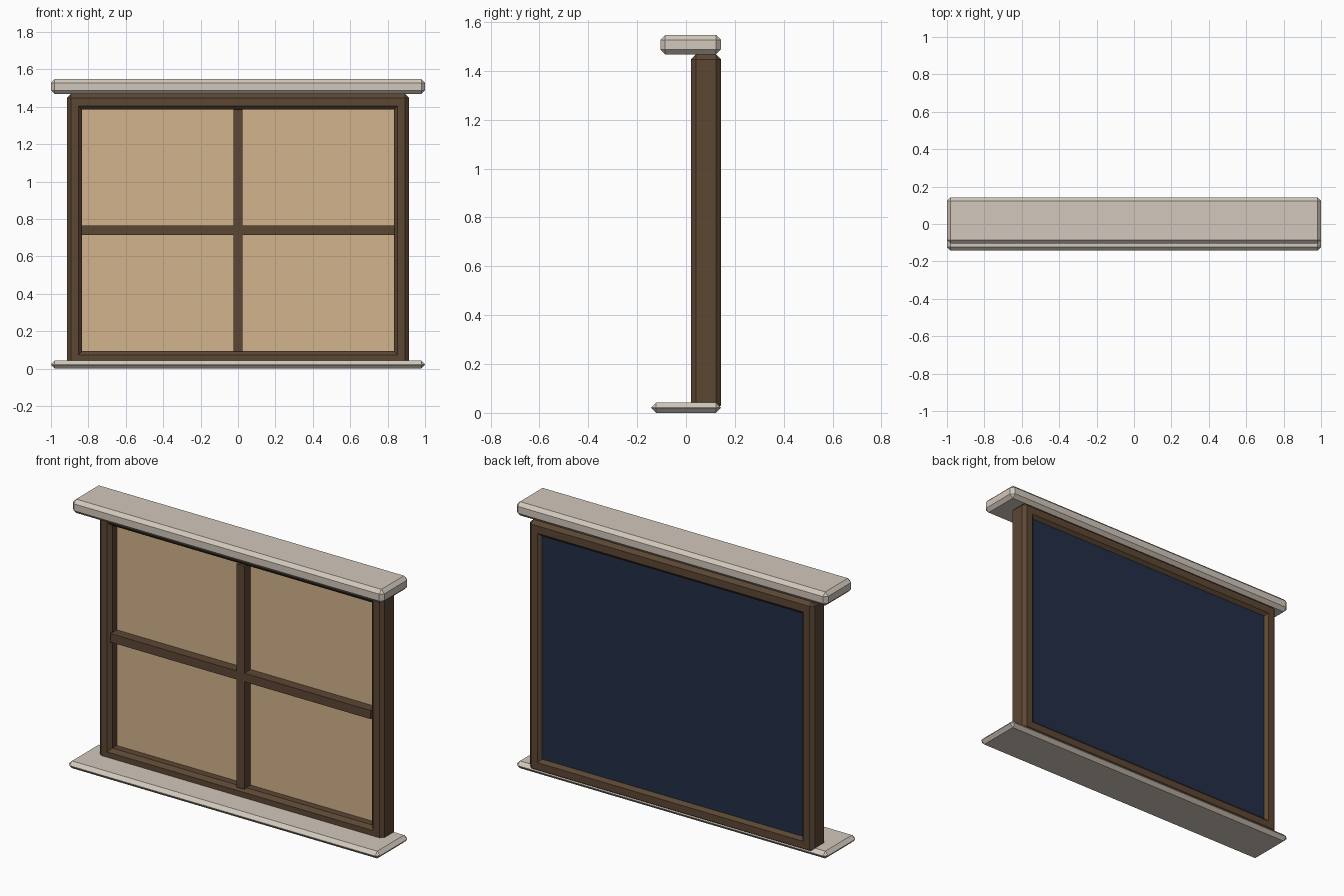
import bpy, bmesh

if "Cube" in bpy.data.objects:
    bpy.data.objects.remove(bpy.data.objects["Cube"])


def material(name, rgb):
    lin = [((c / 255 + 0.055) / 1.055) ** 2.4 if c > 10 else c / 255 / 12.92 for c in rgb]
    m = bpy.data.materials.new(name)
    m.diffuse_color = (*lin, 1)
    m.use_nodes = True
    m.node_tree.nodes["Principled BSDF"].inputs["Base Color"].default_value = m.diffuse_color
    return m


stone = material("pale_stone", (210, 200, 188))
wood = material("dark_wood", (92, 71, 52))
blind = material("tan_blind", (210, 180, 140))
glass = material("navy_glass", (34, 46, 71))


def finish(name, bm, mat):
    bmesh.ops.recalc_face_normals(bm, faces=bm.faces)
    me = bpy.data.meshes.new(name)
    bm.to_mesh(me)
    bm.free()
    me.materials.append(mat)
    ob = bpy.data.objects.new(name, me)
    bpy.context.collection.objects.link(ob)
    return ob


def box(name, x, y, z, mat, bevel=0):
    """Box from (min, max) ranges, with an optional chamfer on all edges."""
    bm = bmesh.new()
    bmesh.ops.create_cube(bm, size=1)
    for v in bm.verts:
        v.co = [r[0] if c < 0 else r[1] for c, r in zip(v.co, (x, y, z))]
    if bevel:
        bmesh.ops.bevel(bm, geom=bm.edges[:], offset=bevel, segments=1,
                        profile=0.5, affect='EDGES')
    return finish(name, bm, mat)


def ring_frame(name, outer, inner, y, mat, bevel):
    """Rectangular frame; every convex edge chamfered, inner corners left square."""
    bm = bmesh.new()

    def loop(r, yy):
        x, z0, z1 = r
        return [bm.verts.new(p) for p in
                ((-x, yy, z0), (x, yy, z0), (x, yy, z1), (-x, yy, z1))]

    of, ob_, inf, inb = loop(outer, y[0]), loop(outer, y[1]), loop(inner, y[0]), loop(inner, y[1])
    for a, b in ((of, inf), (inf, inb), (inb, ob_), (ob_, of)):
        for i in range(4):
            j = (i + 1) % 4
            bm.faces.new((a[i], a[j], b[j], b[i]))
    bmesh.ops.recalc_face_normals(bm, faces=bm.faces)
    # skip flat mitre seams and the four concave corners
    bm.normal_update()
    edges = [e for e in bm.edges if e.calc_face_angle_signed() > 0.5]
    bmesh.ops.bevel(bm, geom=edges, offset=bevel, segments=1,
                    profile=0.5, affect='EDGES')
    return finish(name, bm, mat)


# Stone sill and lintel
box("sill", (-1, 1), (-0.143, 0.143), (0, 0.042), stone, 0.02)
box("lintel", (-1, 1), (-0.105, 0.143), (1.467, 1.547), stone, 0.02)

# Wooden frame
ring_frame("window_frame", (0.914, 0.012, 1.467), (0.834, 0.093, 1.384),
           (0.02, 0.143), wood, 0.02)

# Glazing bars
box("vertical_bar", (-0.025, 0.025), (0.022, 0.085), (0.09, 1.386), wood)
box("horizontal_bar", (-0.836, 0.836), (0.023, 0.085), (0.714, 0.764), wood)

# Blind seen from the front, dark glass seen from the back
box("blind_panel", (-0.838, 0.838), (0.08, 0.1), (0.09, 1.388), blind)
box("back_glass", (-0.838, 0.838), (0.1, 0.125), (0.09, 1.388), glass)
